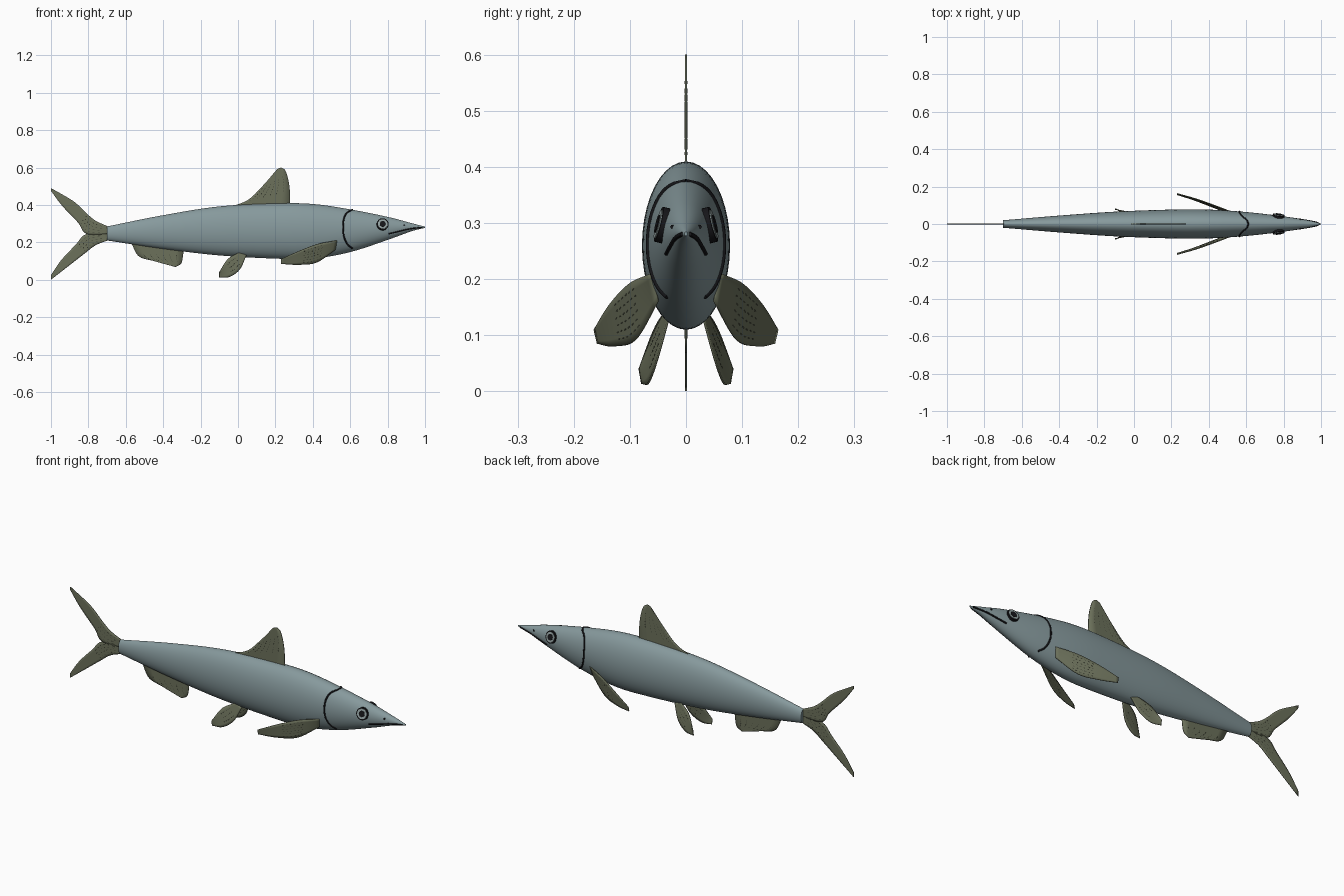
import bpy, bmesh, math
from mathutils import Vector

cube = bpy.data.objects.get("Cube")
if cube:
    bpy.data.objects.remove(cube, do_unlink=True)


def material(name, rgb):
    mat = bpy.data.materials.new(name)
    mat.use_nodes = True
    mat.diffuse_color = (*rgb, 1)
    mat.node_tree.nodes["Principled BSDF"].inputs["Base Color"].default_value = (*rgb, 1)
    return mat


SKIN = material("blue grey skin", (0.24, 0.32, 0.335))
FIN = material("olive fin", (0.15, 0.165, 0.105))
RAY = material("dark olive ray", (0.055, 0.06, 0.04))
DARK = material("near black", (0.008, 0.008, 0.01))
IRIS = material("pale iris", (0.3, 0.37, 0.37))


def smooth(points, t):
    """Point at t in 0..1 on a smooth chain through the points."""
    pts = [Vector(p) for p in points]
    last = len(pts) - 1
    i = min(int(t * last), last - 1)
    u = t * last - i
    a, b = pts[i], pts[i + 1]
    before = pts[i - 1] if i else a * 2 - b
    after = pts[i + 2] if i + 2 <= last else b * 2 - a
    return b * u + a * (1 - u) + ((b - before) * (1 - u) - (after - a) * u
                                  + (a - b) * (1 - 2 * u) * 2) * u * (1 - u) / 2


def add_mesh(name, verts, faces, mat):
    mesh = bpy.data.meshes.new(name)
    mesh.from_pydata(verts, [], faces)
    bm = bmesh.new()
    bm.from_mesh(mesh)
    bmesh.ops.recalc_face_normals(bm, faces=bm.faces)
    for f in bm.faces:
        f.smooth = len(f.verts) < 5
    bm.to_mesh(mesh)
    bm.free()
    mesh.materials.append(mat)
    obj = bpy.data.objects.new(name, mesh)
    bpy.context.collection.objects.link(obj)
    return obj


def add_lines(name, paths, radius, mat):
    curve = bpy.data.curves.new(name, "CURVE")
    curve.dimensions = "3D"
    curve.bevel_depth = radius
    curve.bevel_resolution = 1
    curve.use_fill_caps = True
    for path in paths:
        spline = curve.splines.new("POLY")
        spline.points.add(len(path) - 1)
        for point, co in zip(spline.points, path):
            point.co = (*co, 1)
    curve.materials.append(mat)
    obj = bpy.data.objects.new(name, curve)
    bpy.context.collection.objects.link(obj)


# Body stations: x, top, bottom, half width
STATIONS = [(-.70, .285, .21, .02), (-.4, .345, .165, .045), (-.1, .392, .13, .066),
            (.2, .408, .113, .077), (.4, .405, .113, .077), (.6, .376, .148, .064),
            (.8, .336, .213, .041), (.93, .302, .26, .019), (1.0, .284, .277, .003)]


def to4(s):
    return Vector((s[0], s[1], s[2], s[3]))


def section(x):
    """Middle height, half height and half width of the body at x."""
    low, high = 0.0, 1.0
    for _ in range(30):
        mid = (low + high) / 2
        if smooth([s[:1] + s[1:2] + s[3:] for s in STATIONS], mid).x < x:
            low = mid
        else:
            high = mid
    s = smooth([to4(s) for s in STATIONS], low)
    return (s[1] + s[2]) / 2, (s[1] - s[2]) / 2, s[3]


def on_skin(x, z, side, lift=0.0):
    mid, half, width = section(x)
    k = max(0, 1 - ((z - mid) / half) ** 2)
    return Vector((x, side * (width * math.sqrt(k) + lift), z))


# Body
RINGS, SIDES = 64, 40
verts, faces = [], []
for r in range(RINGS + 1):
    x, top, bottom, width = smooth([to4(s) for s in STATIONS], r / RINGS)
    for k in range(SIDES):
        a = math.tau * k / SIDES
        verts.append((x, width * math.cos(a),
                      (top + bottom) / 2 + (top - bottom) / 2 * math.sin(a)))
for r in range(RINGS):
    for k in range(SIDES):
        n = (k + 1) % SIDES
        faces.append((r * SIDES + k, r * SIDES + n, (r + 1) * SIDES + n, (r + 1) * SIDES + k))
faces += [tuple(range(SIDES)), tuple(range(RINGS * SIDES, (RINGS + 1) * SIDES))]
add_mesh("body", verts, faces, SKIN)


# Fins: sheets lofted between two edges, each running from root to tip
def add_fin(name, front, rear, ray_from=.25, ray_to=.6, rays=7):
    steps, rows = 20, 6

    def at(t, v):
        return smooth(front, t).lerp(smooth(rear, t), v)

    verts = [at(i / steps, j / rows) for i in range(steps + 1) for j in range(rows + 1)]
    w = rows + 1
    faces = [(i * w + j, i * w + j + 1, (i + 1) * w + j + 1, (i + 1) * w + j)
             for i in range(steps) for j in range(rows)]
    fin = add_mesh(name, verts, faces, FIN)
    solid = fin.modifiers.new("thickness", "SOLIDIFY")
    solid.thickness = .004
    solid.offset = 0
    dashes = []
    for j in range(1, rays):
        for d in range(6):
            t = ray_from + (ray_to - ray_from) * (d + .3 * (j % 2)) / 6
            dashes.append([at(t, j / rays), at(t + .025, j / rays)])
    add_lines(name + "_rays", dashes, .0028, RAY)


def flat(points):
    return [(x, 0, z) for x, z in points]


add_fin("dorsal_fin", flat([(.28, .39), (.275, .5), (.255, .58), (.23, .6)]),
        flat([(-.06, .385), (.05, .425), (.13, .5), (.21, .592)]))
add_fin("anal_fin", flat([(-.29, .17), (-.295, .12), (-.305, .085), (-.335, .068)]),
        flat([(-.57, .195), (-.53, .125), (-.45, .1), (-.36, .075)]))
add_fin("upper_tail_lobe",
        flat([(-.69, .283), (-.76, .315), (-.81, .355), (-.88, .42), (-1, .49)]),
        flat([(-.69, .245), (-.81, .245), (-.855, .305), (-.94, .395), (-1, .475)]), .1, .5, 5)
add_fin("lower_tail_lobe",
        flat([(-.69, .212), (-.76, .185), (-.82, .14), (-.91, .07), (-1, 0)]),
        flat([(-.69, .245), (-.81, .245), (-.87, .185), (-.945, .105), (-1, .025)]), .1, .5, 5)

for side, label in ((1, "left"), (-1, "right")):
    def paired(points):
        return [(x, side * y, z) for x, y, z in points]

    add_fin(label + "_pectoral_fin",
            paired([(.53, .062, .21), (.43, .1, .192), (.33, .135, .155), (.23, .163, .11)]),
            paired([(.52, .05, .16), (.42, .09, .092), (.32, .128, .08), (.23, .157, .085)]))
    add_fin(label + "_pelvic_fin",
            paired([(.01, .033, .148), (-.055, .056, .11), (-.1, .083, .04)]),
            paired([(.045, .031, .13), (.01, .052, .055), (-.045, .067, .015), (-.1, .078, .013)]),
            rays=4)

    # Gill slit, mouth line and nostril follow the skin
    gill = [(.612, .374), (.58, .355), (.565, .32), (.562, .275), (.567, .23), (.585, .19), (.612, .168)]
    add_lines(label + "_gill_slit",
              [[on_skin(*smooth(gill, i / 24), side) for i in range(25)]], .0045, DARK)
    mouth = [(.805, .245), (.86, .258), (.92, .272), (.985, .28)]
    add_lines(label + "_mouth_line",
              [[on_skin(*smooth(mouth, i / 14), side) for i in range(15)]], .004, DARK)
    spot = on_skin(.89, .293, side)
    add_lines(label + "_nostril", [[spot - Vector((.004, 0, 0)), spot + Vector((.004, 0, 0))]],
              .004, DARK)

    # Eye: stacked discs facing out along the skin
    centre = on_skin(.773, .296, side)
    normal = Vector((.12, side, .25)).normalized()
    for part, radius, lift, mat in (("eye_rim", .032, .007, DARK), ("iris", .026, .009, IRIS),
                                    ("pupil", .016, .011, DARK)):
        bpy.ops.mesh.primitive_cylinder_add(
            vertices=32, radius=radius, depth=.014, location=centre + normal * (lift - .007),
            rotation=normal.to_track_quat("Z", "Y").to_euler())
        disc = bpy.context.object
        disc.name = label + "_" + part
        disc.data.materials.append(mat)
        bpy.ops.object.shade_smooth_by_angle()
